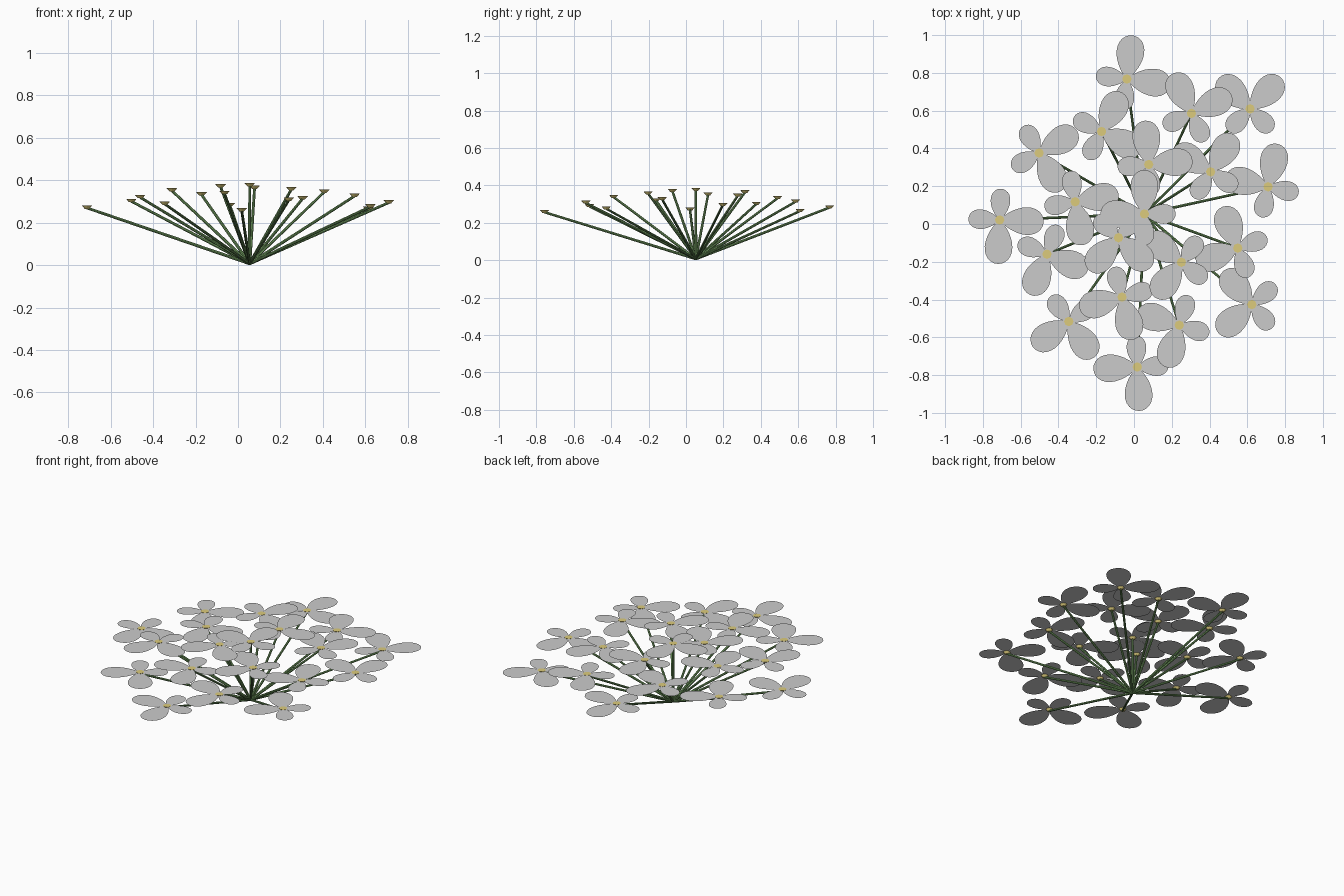
import bpy, bmesh, math
from mathutils import Vector, Matrix

if "Cube" in bpy.data.objects:
    bpy.data.objects.remove(bpy.data.objects["Cube"])

GOLDEN = math.radians(137.508)
COUNT = 20
BASE = Vector((0.055, 0.053, 0.007))


def material(name, color):
    m = bpy.data.materials.new(name)
    m.diffuse_color = color
    m.use_nodes = True
    m.node_tree.nodes["Principled BSDF"].inputs["Base Color"].default_value = m.diffuse_color
    return m


def finish(bm, name, mat=None, smooth=False):
    mesh = bpy.data.meshes.new(name)
    bm.to_mesh(mesh)
    bm.free()
    obj = bpy.data.objects.new(name, mesh)
    bpy.context.collection.objects.link(obj)
    if mat:
        mesh.materials.append(mat)
    if smooth:
        bpy.context.view_layer.objects.active = obj
        obj.select_set(True)
        bpy.ops.object.shade_smooth_by_angle()
        obj.select_set(False)
    return obj


def floret_top(i):
    # golden-angle spiral on a shallow dome
    r = 0.186 * math.sqrt(i)
    a = -GOLDEN * i
    return Vector((BASE.x + r * math.cos(a), BASE.y + r * math.sin(a), 0.387 - 0.18 * r * r))


def add_petal(bm, centre, angle, length, half_width, steps=14):
    def point(u, side):
        x = length * (1 - math.cos(u)) / 2
        y = side * half_width * math.sin(u) * math.sin(u / 2) ** 0.7 / 0.83
        return centre + Matrix.Rotation(angle, 3, 'Z') @ Vector((x, y, 0))
    us = [math.pi * k / steps for k in range(steps + 1)]
    outline = [point(u, -1) for u in us] + [point(u, 1) for u in us[-2:0:-1]]
    bm.faces.new([bm.verts.new(p) for p in outline])


def add_rod(bm, start, end, r1, r2, sides):
    d = end - start
    rot = d.to_track_quat('Z', 'Y').to_matrix().to_4x4()
    bmesh.ops.create_cone(bm, cap_ends=True, segments=sides, radius1=r1, radius2=r2,
                          depth=d.length, matrix=Matrix.Translation((start + end) / 2) @ rot)


petals, centres, stems = bmesh.new(), bmesh.new(), bmesh.new()
for i in range(COUNT):
    top = floret_top(i)
    # two large and two small petals, turned floret by floret
    for k in range(4):
        size = 1.0 if k < 2 else 0.71
        add_petal(petals, top - Vector((0, 0, 0.003)), GOLDEN * i + math.pi / 2 * (k + 1),
                  0.233 * size, 0.074 * size)
    # flared yellow centre
    under = top - Vector((0, 0, 0.016))
    add_rod(centres, under, top, 0.011, 0.025, 8)
    # straight stem from the shared base
    add_rod(stems, BASE, under + Vector((0, 0, 0.004)), 0.0075, 0.0065, 8)

finish(petals, "petals")
finish(centres, "flower_centres", material("yellow", (0.72, 0.6, 0.2, 1)))
finish(stems, "stems", material("green", (0.17, 0.34, 0.12, 1)), smooth=True)
